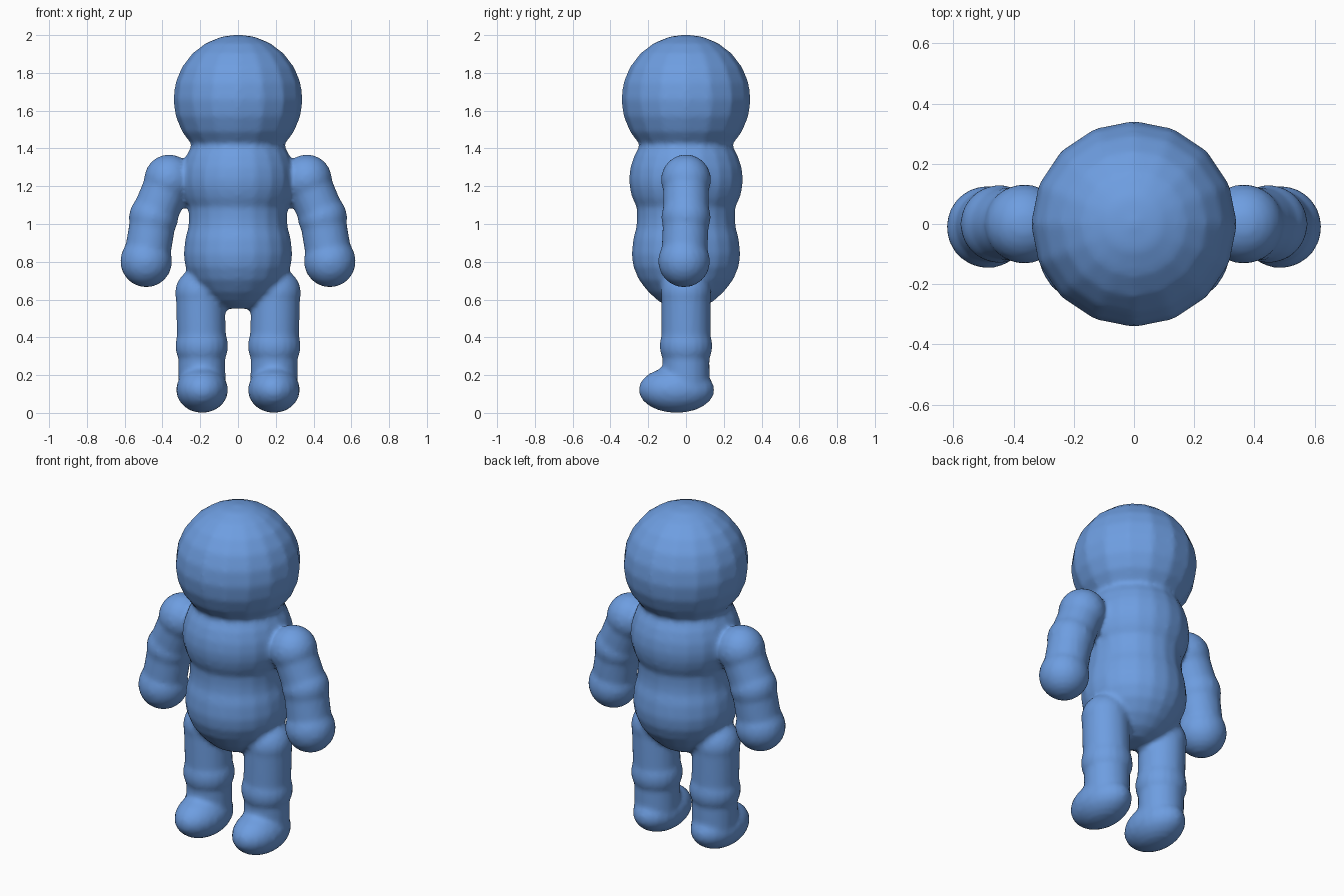
import bpy, bmesh, math
from mathutils import Vector, Matrix

if "Cube" in bpy.data.objects:
    bpy.data.objects.remove(bpy.data.objects["Cube"])

blue = bpy.data.materials.new("soft blue")
blue.diffuse_color = (0.155, 0.34, 0.75, 1)
blue.use_nodes = True
blue.node_tree.nodes["Principled BSDF"].inputs["Base Color"].default_value = blue.diffuse_color

bm = bmesh.new()


def ball(c, r, scale=(1, 1, 1), seg=16, rings=12):
    m = Matrix.Translation(c) @ Matrix.Diagonal((*scale, 1))
    bmesh.ops.create_uvsphere(bm, u_segments=seg, v_segments=rings, radius=r, matrix=m)


def limb(a, b, r):
    a, b = Vector(a), Vector(b)
    d = b - a
    m = Matrix.Translation((a + b) / 2) @ d.to_track_quat('Z', 'Y').to_matrix().to_4x4()
    bmesh.ops.create_cone(bm, cap_ends=True, segments=20, radius1=r, radius2=r,
                          depth=d.length, matrix=m)


def lathe(profile, seg=20):
    rings = [[bm.verts.new((r * math.cos(2 * math.pi * i / seg),
                            r * math.sin(2 * math.pi * i / seg), z))
              for i in range(seg)] for r, z in profile]
    for lo, hi in zip(rings, rings[1:]):
        for i in range(seg):
            j = (i + 1) % seg
            bm.faces.new((lo[i], lo[j], hi[j], hi[i]))
    bm.faces.new(rings[0][::-1])
    bm.faces.new(rings[-1])


# head
ball((0, 0, 1.66), 0.343)

# torso: belly, waist and chest
lathe([(0.07, 0.552), (0.14, 0.587), (0.20, 0.64), (0.25, 0.705), (0.28, 0.775),
       (0.288, 0.84), (0.28, 0.92), (0.264, 0.98), (0.26, 1.03), (0.262, 1.09),
       (0.285, 1.14), (0.298, 1.19), (0.302, 1.24), (0.295, 1.30), (0.275, 1.36),
       (0.243, 1.42), (0.2, 1.46)])

for s in (-1, 1):
    # arm: shoulder, elbow, hand and the segments between
    shoulder, elbow, hand = (s * 0.365, 0, 1.235), (s * 0.447, 0, 1.035), (s * 0.486, -0.01, 0.803)
    ball(shoulder, 0.133, seg=20)
    ball(elbow, 0.131, seg=20)
    ball(hand, 0.138, seg=20)
    limb(shoulder, elbow, 0.122)
    limb(elbow, hand, 0.122)
    # leg: hip, knee and the segments between
    hip, knee, ankle = (s * 0.2, 0, 0.635), (s * 0.192, 0, 0.355), (s * 0.19, 0, 0.13)
    ball(hip, 0.134, seg=20)
    ball(knee, 0.141, seg=20)
    limb(hip, knee, 0.13)
    limb(knee, ankle, 0.125)
    # foot
    ball((s * 0.19, -0.05, 0.122), 1, (0.138, 0.202, 0.122), seg=20)

mesh = bpy.data.meshes.new("body")
bm.to_mesh(mesh)
bm.free()
mesh.materials.append(blue)
body = bpy.data.objects.new("body", mesh)
bpy.context.collection.objects.link(body)

# fuse the parts into one soft skin
fuse = body.modifiers.new("fuse", 'REMESH')
fuse.mode = 'VOXEL'
fuse.voxel_size = 0.016
fuse.use_smooth_shade = True
soften = body.modifiers.new("soften", 'SMOOTH')
soften.factor = 0.5
soften.iterations = 3
